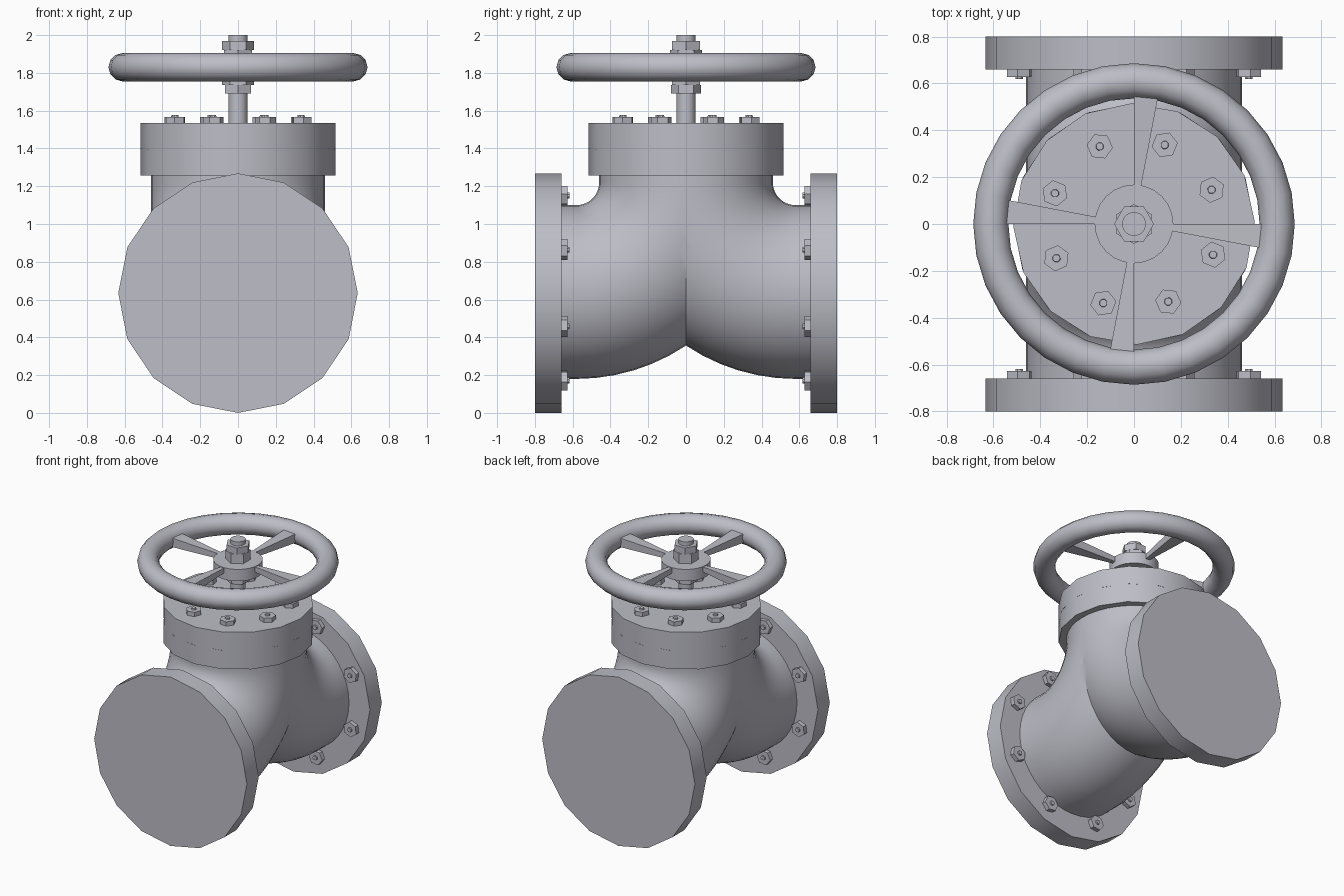
import bpy, bmesh, math
from mathutils import Matrix, Vector

if "Cube" in bpy.data.objects:
    bpy.data.objects.remove(bpy.data.objects["Cube"])

metal = bpy.data.materials.new("grey_metal")
metal.diffuse_color = (0.51, 0.51, 0.57, 1)
metal.use_nodes = True
metal.node_tree.nodes["Principled BSDF"].inputs["Base Color"].default_value = metal.diffuse_color


def finish(name, bm):
    """Turn a bmesh into a named object, smooth below 30 degrees."""
    bmesh.ops.recalc_face_normals(bm, faces=bm.faces)
    me = bpy.data.meshes.new(name)
    bm.to_mesh(me)
    bm.free()
    me.materials.append(metal)
    ob = bpy.data.objects.new(name, me)
    bpy.context.collection.objects.link(ob)
    bpy.ops.object.select_all(action='DESELECT')
    ob.select_set(True)
    bpy.context.view_layer.objects.active = ob
    bpy.ops.object.shade_smooth_by_angle(angle=math.radians(30))
    return ob


def prism(bm, base, depth, r, n, spin=0.0, tip=None, frame=Matrix()):
    """Closed cylinder rising from base along the frame's z axis; first corner at +x."""
    m = (frame @ Matrix.Translation(Vector(base) + Vector((0, 0, depth / 2)))
         @ Matrix.Rotation(spin - math.pi / 2, 4, 'Z'))
    bmesh.ops.create_cone(bm, cap_ends=True, segments=n, radius1=r,
                          radius2=r if tip is None else tip, depth=depth, matrix=m)


def disc(name, base, depth, r, n, spin=0.0, frame=Matrix()):
    bm = bmesh.new()
    prism(bm, base, depth, r, n, spin, None, frame)
    return finish(name, bm)


def bolt_ring(name, radius, start, frame):
    """Eight nuts with stud tips around the frame's z axis."""
    bm = bmesh.new()
    for i in range(8):
        a = start + i * math.pi / 4
        p = (radius * math.cos(a), radius * math.sin(a), -0.005)
        prism(bm, p, 0.037, 0.056, 6, a, None, frame)
        prism(bm, p, 0.047, 0.025, 8, a, 0.016, frame)
    return finish(name, bm)


# Valve body: two elbows that meet in a crease at y = 0
R, BEND, ZC, SEG = 0.46, 0.58, 1.22, 40
path = [(0.0, 0.68, ZC - BEND)]
for i in range(17):
    a = math.pi / 2 * i / 16
    path.append((a, BEND - BEND * math.sin(a), ZC - BEND * math.cos(a)))
path.append((math.pi / 2, 0.0, 1.28))
bm = bmesh.new()
rings = []
for a, y, z in path:
    ring = []
    for k in range(SEG):
        t = 2 * math.pi * k / SEG
        s = R * math.sin(t)
        ring.append(bm.verts.new((R * math.cos(t), y - s * math.sin(a), z - s * math.cos(a))))
    rings.append(ring)
for r0, r1 in zip(rings, rings[1:]):
    for k in range(SEG):
        j = (k + 1) % SEG
        bm.faces.new((r0[k], r0[j], r1[j], r1[k]))
bmesh.ops.bisect_plane(bm, geom=bm.verts[:] + bm.edges[:] + bm.faces[:], dist=1e-5,
                       plane_co=(0, 0, 0), plane_no=(0, 1, 0), clear_inner=True)
dup = bmesh.ops.duplicate(bm, geom=bm.verts[:] + bm.edges[:] + bm.faces[:])["geom"]
for v in dup:
    if isinstance(v, bmesh.types.BMVert):
        v.co.y = -v.co.y
bmesh.ops.remove_doubles(bm, verts=bm.verts, dist=1e-4)
finish("valve_body", bm)

# Pipe flanges and their nuts, on both ends (frame z points towards the middle)
for side, label in ((-1, "front"), (1, "back")):
    turn = Matrix.Rotation(side * math.pi / 2, 4, 'X')
    outer = Matrix.Translation((0, side * 0.80, 0.634)) @ turn
    disc(label + "_flange", (0, 0, 0), 0.14, 0.634, 16, 0, outer)
    inner = Matrix.Translation((0, side * 0.66, 0.661)) @ turn
    bolt_ring(label + "_flange_nuts", 0.53, math.pi / 8, inner)

# Neck flange, cover plate and cover nuts
twist = math.radians(1.3)
disc("neck_flange", (0, 0, 1.257), 0.14, 0.515, 16)
disc("cover_plate", (0, 0, 1.397), 0.138, 0.515, 16, twist)
bolt_ring("cover_nuts", 0.362, math.pi / 8 + twist, Matrix.Translation((0, 0, 1.535)))

# Stem and the paired nuts holding the wheel
disc("stem", (0, 0, 1.53), 0.47, 0.051, 16)
bm = bmesh.new()
for z, h, r, spin in ((1.69, 0.045, 0.08, 30), (1.735, 0.03, 0.085, 0),
                      (1.845, 0.075, 0.085, 30), (1.92, 0.05, 0.085, 0)):
    prism(bm, (0, 0, z), h, r, 6, math.radians(spin))
finish("stem_nuts", bm)

# Handwheel: hub, rim and four tapered spokes
disc("wheel_hub", (0, 0, 1.76), 0.088, 0.168, 24)
bpy.ops.mesh.primitive_torus_add(location=(0, 0, 1.83), major_radius=0.611, minor_radius=0.075,
                                 major_segments=32, minor_segments=12)
rim = bpy.context.object
rim.name = "wheel_rim"
rim.data.materials.append(metal)
bpy.ops.object.shade_smooth_by_angle(angle=math.radians(40))

bm = bmesh.new()
for i in range(4):
    rot = Matrix.Rotation(i * math.pi / 2, 4, 'Z')
    ends = []
    for y, w, t in ((0.14, 0.026, 0.018), (0.56, 0.106, 0.034)):
        ends.append([bm.verts.new(rot @ Vector((x, y, 1.825 + dz)))
                     for x, dz in ((0, -t), (w, -t), (w, t), (0, t))])
    a, b = ends
    bm.faces.new(a)
    bm.faces.new(b[::-1])
    for k in range(4):
        j = (k + 1) % 4
        bm.faces.new((a[k], b[k], b[j], a[j]))
finish("wheel_spokes", bm)
